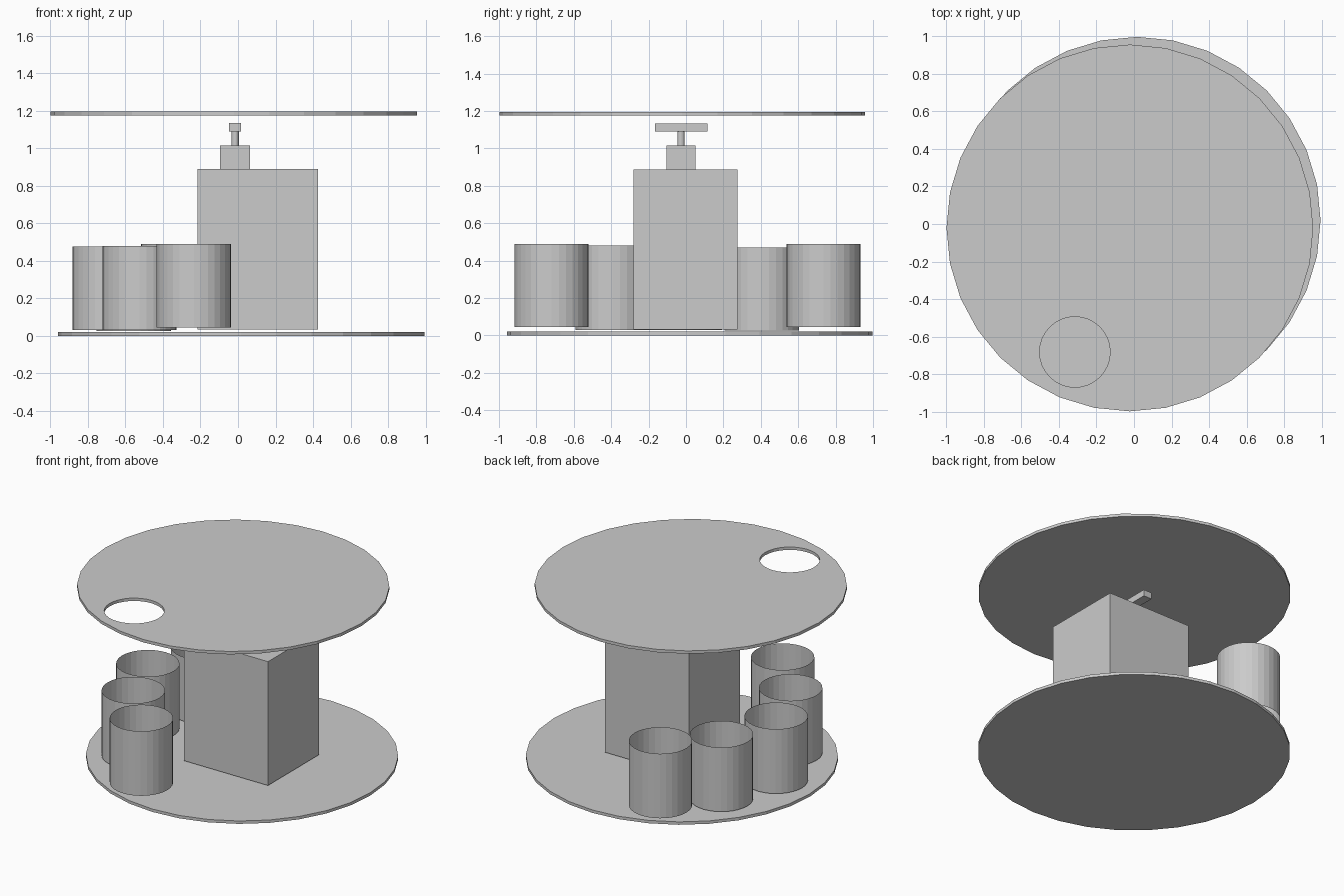
import bpy, bmesh, math
from mathutils import Matrix, Vector

if "Cube" in bpy.data.objects:
    bpy.data.objects.remove(bpy.data.objects["Cube"])

grey = bpy.data.materials.new("plain_grey")
grey.diffuse_color = (0.6, 0.6, 0.6, 1)
grey.use_nodes = True
grey.node_tree.nodes["Principled BSDF"].inputs["Base Color"].default_value = grey.diffuse_color


def finish(name, bm):
    mesh = bpy.data.meshes.new(name)
    bm.to_mesh(mesh)
    bm.free()
    mesh.materials.append(grey)
    obj = bpy.data.objects.new(name, mesh)
    bpy.context.collection.objects.link(obj)
    return obj


def cylinder(name, x, y, radius, z0, z1, sides=32, capped=True):
    bm = bmesh.new()
    bmesh.ops.create_cone(bm, cap_ends=capped, segments=sides,
                          radius1=radius, radius2=radius, depth=z1 - z0,
                          matrix=Matrix.Translation((x, y, (z0 + z1) / 2)))
    return finish(name, bm)


def box(name, lo, hi):
    lo, hi = Vector(lo), Vector(hi)
    bm = bmesh.new()
    bmesh.ops.create_cube(bm, size=1, matrix=Matrix.Translation((lo + hi) / 2)
                          @ Matrix.Diagonal((*(hi - lo), 1)))
    return finish(name, bm)


# Round base and the slightly offset lid
cylinder("base_disc", 0.017, 0.02, 0.977, 0.0, 0.02)
lid = cylinder("lid_disc", -0.022, -0.021, 0.977, 1.175, 1.195)

# Round opening through the lid
cutter = cylinder("lid_hole_cutter", -0.315, -0.682, 0.188, 1.1, 1.3)
cutter.hide_render = True
cutter.hide_viewport = True
cut = lid.modifiers.new("hole", 'BOOLEAN')
cut.operation = 'DIFFERENCE'
cut.solver = 'EXACT'
cut.object = cutter

# Central block with motor, shaft and crossbar above it
box("central_block", (-0.215, -0.28, 0.033), (0.425, 0.275, 0.888))
box("motor", (-0.095, -0.105, 0.888), (0.065, 0.05, 1.015))
cylinder("motor_shaft", -0.015, -0.027, 0.019, 1.015, 1.09)
box("crossbar", (-0.047, -0.165, 1.09), (0.016, 0.115, 1.134))

# Thin-walled open cups in a half ring: x, y, bottom, top
cups = [(-0.32, 0.735, 0.045, 0.49),
        (-0.555, 0.405, 0.027, 0.47),
        (-0.685, -0.005, 0.03, 0.475),
        (-0.525, -0.392, 0.03, 0.48),
        (-0.235, -0.718, 0.045, 0.49)]
for i, (x, y, z0, z1) in enumerate(cups):
    cylinder(f"cup_{i + 1}", x, y, 0.198, z0, z1, capped=False)
